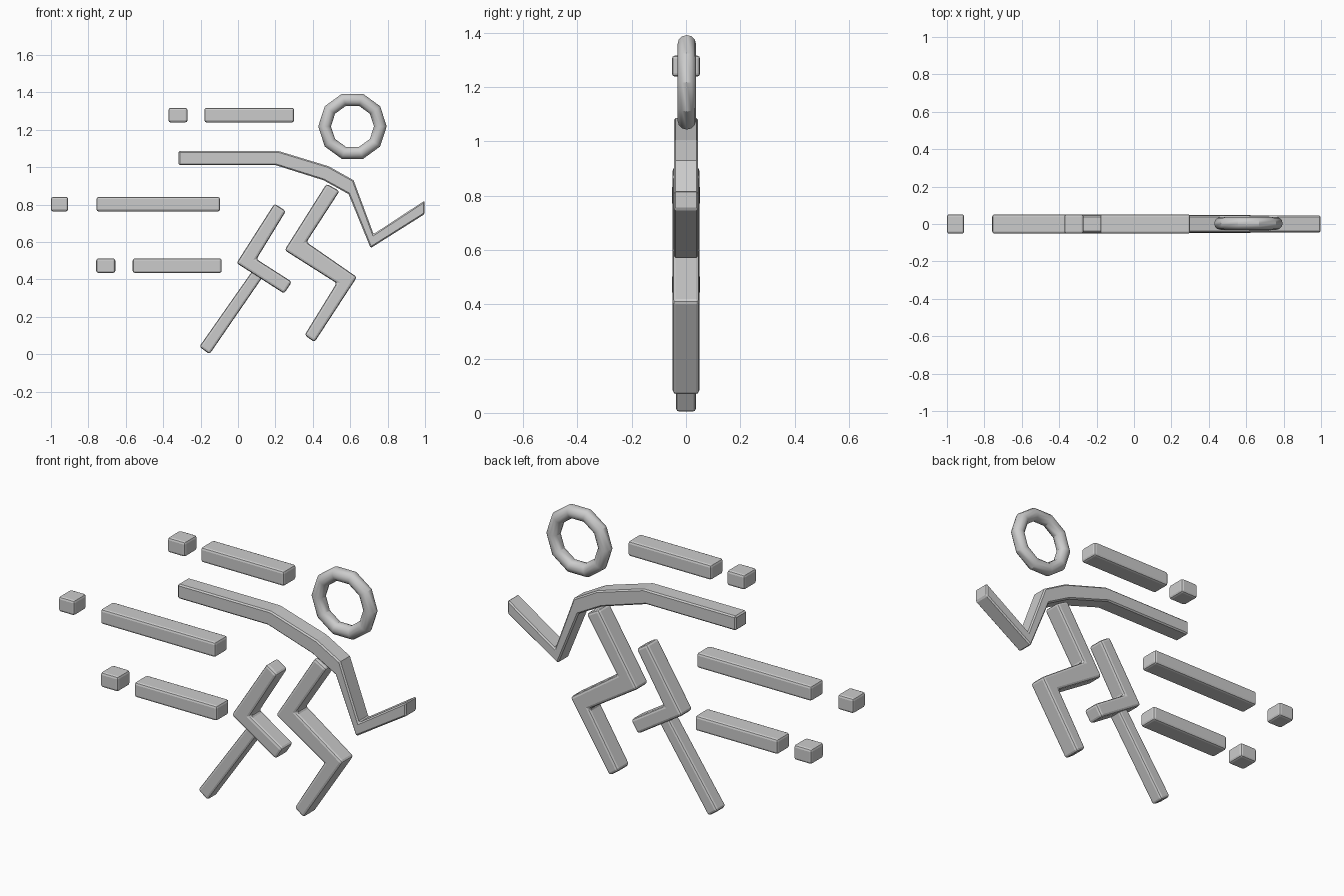
import bpy, bmesh
from mathutils import Vector

if "Cube" in bpy.data.objects:
    bpy.data.objects.remove(bpy.data.objects["Cube"])


def prism(name, outline, half_depth, bevel, segments=1):
    """Extrude an x-z outline through y and round its edges."""
    bm = bmesh.new()
    face = bm.faces.new([bm.verts.new((x, -half_depth, z)) for x, z in outline])
    ext = bmesh.ops.extrude_face_region(bm, geom=[face])
    verts = [g for g in ext["geom"] if isinstance(g, bmesh.types.BMVert)]
    bmesh.ops.translate(bm, verts=verts, vec=Vector((0, 2 * half_depth, 0)))
    bmesh.ops.recalc_face_normals(bm, faces=bm.faces)
    mesh = bpy.data.meshes.new(name)
    bm.to_mesh(mesh)
    bm.free()
    obj = bpy.data.objects.new(name, mesh)
    bpy.context.collection.objects.link(obj)
    mod = obj.modifiers.new("Rounded edges", "BEVEL")
    mod.width = bevel
    mod.segments = segments
    mod.limit_method = "ANGLE"
    mod.angle_limit = 0.9
    return obj


# Speed lines: a short dash and a long bar on each of three rows
rows = [
    ("upper", 1.278, (-0.372, -0.27), (-0.18, 0.30)),
    ("middle", 0.802, (-1.0, -0.908), (-0.757, -0.096)),
    ("lower", 0.473, (-0.758, -0.656), (-0.563, -0.087)),
]
for row, z, dash, bar in rows:
    for part, (x0, x1) in (("dash", dash), ("bar", bar)):
        prism(f"{row}_speed_{part}",
              [(x0, z - 0.039), (x1, z - 0.039), (x1, z + 0.039), (x0, z + 0.039)],
              0.052, 0.012, 2)

# Head ring
bpy.ops.mesh.primitive_torus_add(
    major_segments=10, minor_segments=12, major_radius=0.149, minor_radius=0.034,
    location=(0.612, 0.003, 1.218), rotation=(1.5707963, 0, 0))
head = bpy.context.object
head.name = "head_ring"
bpy.ops.object.shade_smooth_by_angle(angle=0.6)

# Both arms and shoulders as one bent band
prism("arms", [
    (-0.318, 1.086), (0.217, 1.086), (0.484, 1.005), (0.618, 0.930),
    (0.725, 0.642), (0.998, 0.821), (0.998, 0.749), (0.709, 0.567),
    (0.591, 0.856), (0.457, 0.930), (0.200, 1.011), (-0.318, 1.011)],
    0.045, 0.007)

# Front leg with torso
prism("front_leg", [
    (0.473, 0.911), (0.249, 0.556), (0.527, 0.380), (0.356, 0.102),
    (0.409, 0.064), (0.636, 0.412), (0.366, 0.599), (0.543, 0.872)],
    0.049, 0.013, 2)

# Rear leg: bent upper piece and a thinner straight shin
prism("rear_leg", [
    (0.195, 0.805), (-0.008, 0.487), (0.247, 0.324), (0.288, 0.387),
    (0.099, 0.508), (0.256, 0.765)],
    0.047, 0.013, 2)
prism("rear_shin", [
    (0.086, 0.458), (-0.207, 0.040), (-0.152, 0.0), (0.141, 0.426)],
    0.037, 0.012, 2)
